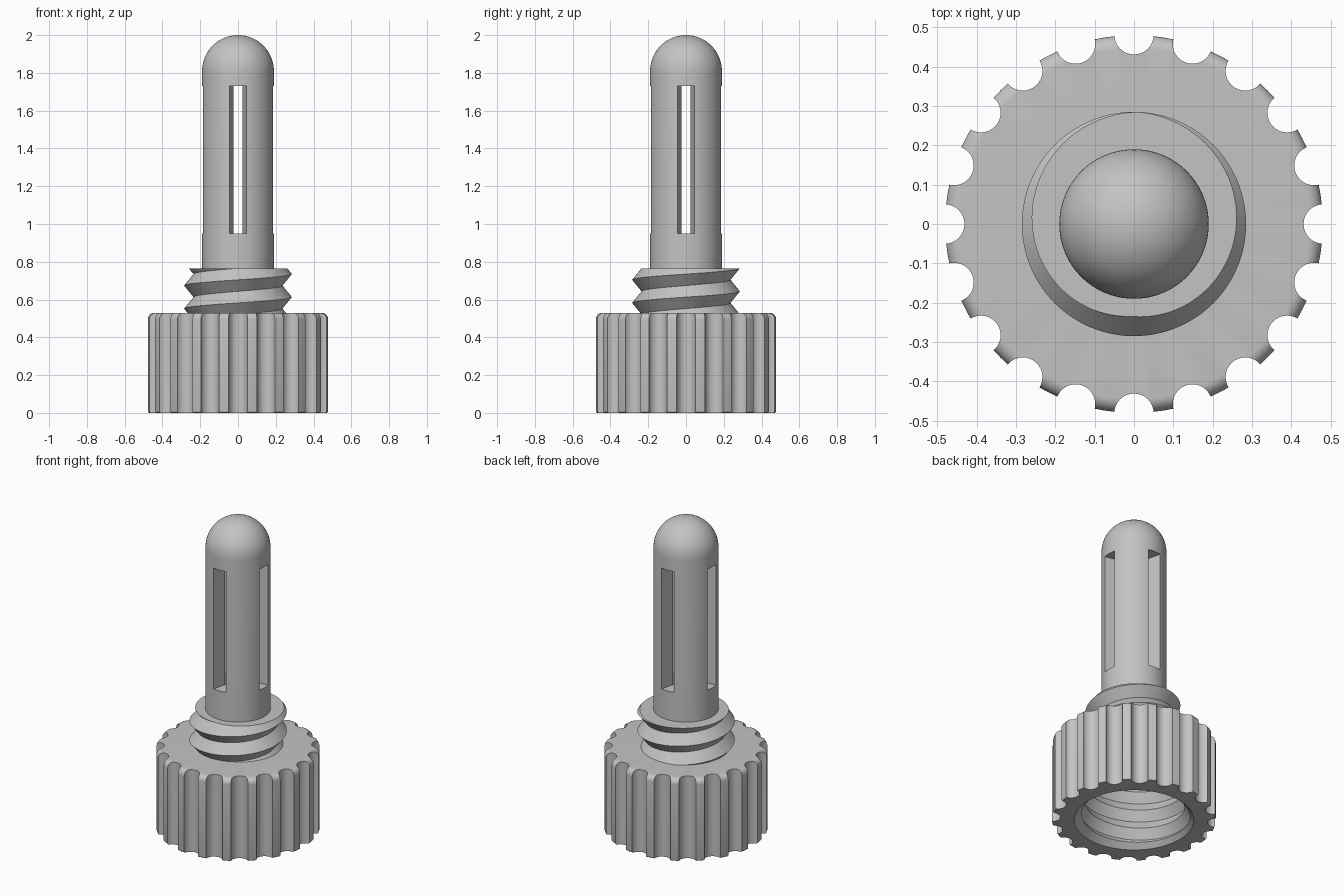
import bpy, bmesh
from math import sin, cos, pi, radians
from mathutils import Matrix, Vector

if "Cube" in bpy.data.objects:
    bpy.data.objects.remove(bpy.data.objects["Cube"], do_unlink=True)

grey = bpy.data.materials.new("grey_plastic")
grey.use_nodes = True
COLOUR = (0.55, 0.55, 0.55, 1)
grey.diffuse_color = COLOUR
grey.node_tree.nodes["Principled BSDF"].inputs["Base Color"].default_value = COLOUR

CAP_TOP, NECK_TOP = 0.53, 0.765
BORE = 0.10
PITCH = 0.122


def finish(bm, name):
    bmesh.ops.recalc_face_normals(bm, faces=bm.faces)
    mesh = bpy.data.meshes.new(name)
    bm.to_mesh(mesh)
    bm.free()
    mesh.materials.append(grey)
    obj = bpy.data.objects.new(name, mesh)
    bpy.context.collection.objects.link(obj)
    return obj


def lathe(name, profile, steps=96):
    """Revolve a closed (radius, height) outline around z."""
    bm = bmesh.new()
    verts = [bm.verts.new((r, 0, z)) for r, z in profile]
    edges = [bm.edges.new((a, b)) for a, b in zip(verts, verts[1:] + verts[:1])
             if a.co.x + b.co.x > 1e-5]
    bmesh.ops.spin(bm, geom=verts + edges, cent=(0, 0, 0), axis=(0, 0, 1),
                   angle=2 * pi, steps=steps, use_duplicate=False)
    bmesh.ops.remove_doubles(bm, verts=bm.verts, dist=1e-5)
    return finish(bm, name)


def arc(radius, cr, cz, start, end, n):
    angles = [radians(start + (end - start) * i / n) for i in range(n + 1)]
    return [(max(0, cr + radius * cos(a)), cz + radius * sin(a)) for a in angles]


def thread(name, minor, major, z0, z1, crest, n=96):
    """Solid right-handed V-thread, trimmed flat at z0 and z1."""
    bm = bmesh.new()
    low = 2 * int((z0 - crest) / PITCH - 3)
    rows = 2 * int((z1 - z0) / PITCH + 6)
    grid = []
    for j in range(n):
        a = 2 * pi * j / n
        column = []
        for k in range(low, low + rows):
            r = minor if k % 2 else major
            column.append(bm.verts.new((r * cos(a), r * sin(a),
                                        crest + PITCH * (j / n + k / 2))))
        grid.append(column)
    for j in range(n):
        # Closing the turn climbs one full pitch, i.e. two rows
        nxt, shift = (grid[j + 1], 0) if j < n - 1 else (grid[0], 2)
        for k in range(rows - 1 - shift):
            bm.faces.new((grid[j][k], nxt[k + shift], nxt[k + 1 + shift], grid[j][k + 1]))
    for z, direction in ((z0, -1), (z1, 1)):
        bmesh.ops.bisect_plane(bm, geom=bm.verts[:] + bm.edges[:] + bm.faces[:], dist=1e-5,
                               plane_co=(0, 0, z), plane_no=(0, 0, direction),
                               clear_outer=True)
    bmesh.ops.holes_fill(bm, edges=[e for e in bm.edges if e.is_boundary], sides=0)
    return finish(bm, name)


def activate(obj):
    bpy.ops.object.select_all(action='DESELECT')
    obj.select_set(True)
    bpy.context.view_layer.objects.active = obj


def cut(obj, *cutters):
    for cutter in cutters:
        cutter.hide_render = True
        mod = obj.modifiers.new("cut", 'BOOLEAN')
        mod.operation = 'DIFFERENCE'
        mod.solver = 'EXACT'
        mod.object = cutter
        activate(obj)
        bpy.ops.object.modifier_apply(modifier=mod.name)
        bpy.data.objects.remove(cutter, do_unlink=True)


def bore(z0, z1):
    return lathe("bore_cutter", [(0, z0), (BORE, z0), (BORE, z1), (0, z1)], 48)


# Ribbed cap: rounded drum with scalloped grip grooves
cap = lathe("ribbed_cap", [(0, 0)] + arc(0.01, 0.47, 0.01, -90, 0, 3)
            + arc(0.035, 0.445, CAP_TOP - 0.035, 0, 90, 8) + [(0, CAP_TOP)], 120)
bm = bmesh.new()
for i in range(20):
    a = 2 * pi * i / 20
    place = Matrix.Translation(Vector((0.481 * cos(a), 0.481 * sin(a), 0.25)))
    bmesh.ops.create_cone(bm, cap_ends=True, segments=32, radius1=0.05, radius2=0.05,
                          depth=1, matrix=place)
grooves = finish(bm, "groove_cutter")

# Threaded socket with chamfered mouth, open to the bore
socket = thread("socket_cutter", 0.295, 0.33, -0.03, 0.43, 0.10)
mouth = lathe("mouth_cutter", [(0, -0.02), (0.37, -0.02), (0.30, 0.05), (0, 0.05)])
cut(cap, grooves, socket, mouth, bore(0.4, 0.6))

# Threaded neck
neck = thread("threaded_neck", 0.235, 0.285, CAP_TOP, NECK_TOP, 0.735)
cut(neck, bore(0.4, 0.9))

# Hollow tube with domed end
tube = lathe("slotted_tube", [(BORE, NECK_TOP), (0.19, NECK_TOP)]
             + arc(0.19, 0, 1.81, 0, 90, 20) + arc(BORE, 0, 1.74, 90, 0, 10))

# Four slots with radial side walls
for i in range(4):
    bm = bmesh.new()
    outline = [(0.04, -0.0096), (0.25, -0.06), (0.25, 0.06), (0.04, 0.0096)]
    face = bm.faces.new([bm.verts.new((x, y, 0.95)) for x, y in outline])
    top = bmesh.ops.extrude_face_region(bm, geom=[face])["geom"]
    bmesh.ops.translate(bm, vec=(0, 0, 0.78),
                        verts=[v for v in top if isinstance(v, bmesh.types.BMVert)])
    bmesh.ops.rotate(bm, verts=bm.verts, cent=(0, 0, 0),
                     matrix=Matrix.Rotation(i * pi / 2, 3, 'Z'))
    cut(tube, finish(bm, "slot_cutter"))

for part in (cap, neck, tube):
    activate(part)
    bpy.ops.object.shade_smooth_by_angle(angle=radians(30))
